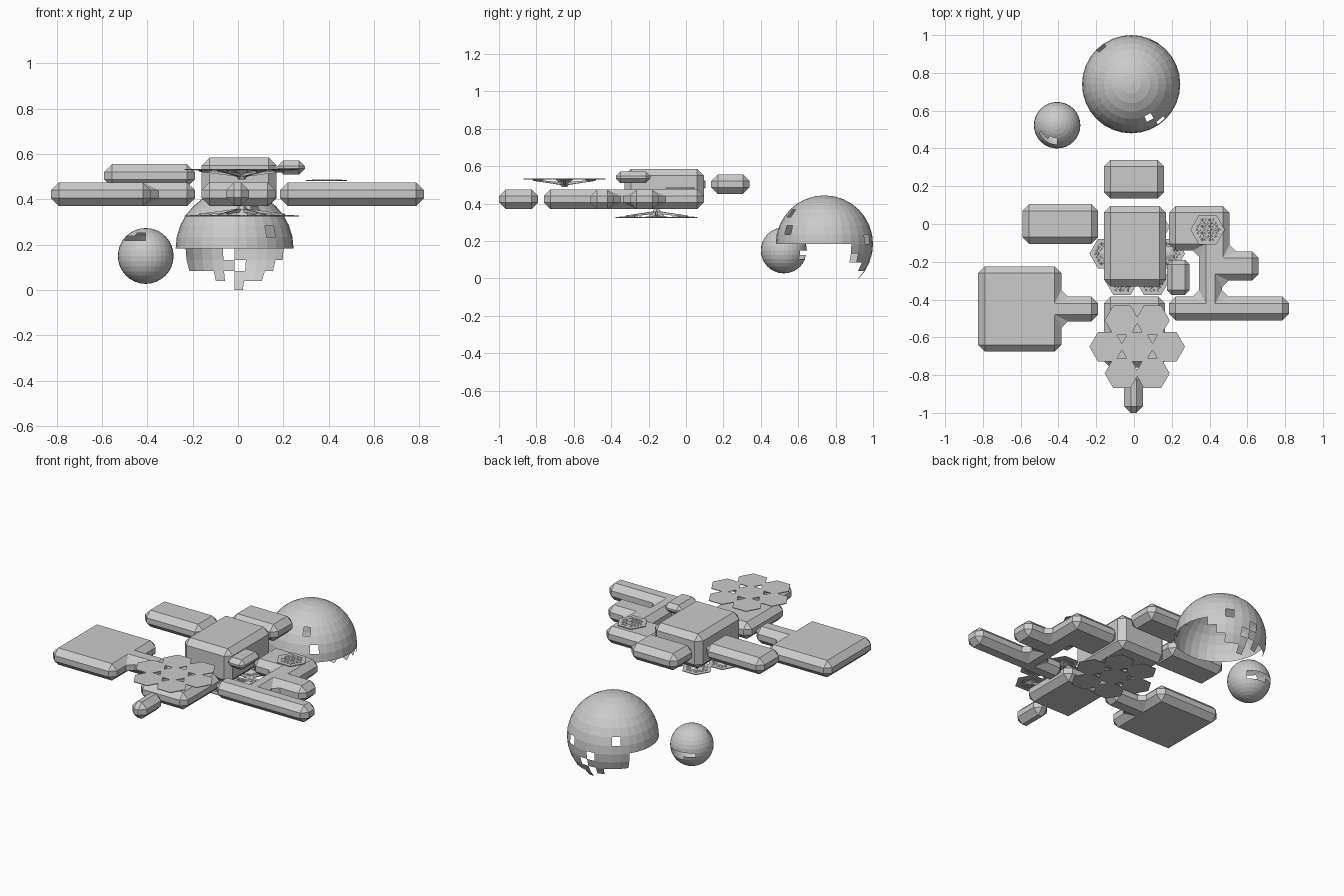
import bpy, bmesh
from math import radians, degrees, sin, cos, atan2, asin, pi
from mathutils import Vector, Matrix

if "Cube" in bpy.data.objects:
    bpy.data.objects.remove(bpy.data.objects["Cube"])


def finish(name, bm):
    bmesh.ops.recalc_face_normals(bm, faces=bm.faces)
    me = bpy.data.meshes.new(name)
    bm.to_mesh(me)
    bm.free()
    ob = bpy.data.objects.new(name, me)
    bpy.context.collection.objects.link(ob)
    return ob


def module(name, outline, z0, z1, c=0.035):
    """Right-angled outline raised into a hull with every edge chamfered."""
    bm = bmesh.new()
    pts = [Vector(p) for p in outline]
    n = len(pts)
    inner, cut = [], []
    for i, p in enumerate(pts):
        d0 = (p - pts[i - 1]).normalized()
        d1 = (pts[(i + 1) % n] - p).normalized()
        n0, n1 = Vector((-d0.y, d0.x)), Vector((-d1.y, d1.x))
        inner.append(p + (n0 + n1) * c)
        cut += [p - d0 * c, p + d1 * c]

    def ring(ps, z):
        return [bm.verts.new((p.x, p.y, z)) for p in ps]
    bot, low, high, top = ring(inner, z0), ring(cut, z0 + c), ring(cut, z1 - c), ring(inner, z1)
    for cap, mid in ((bot, low), (top, high)):
        bm.faces.new(cap)
        for i in range(n):
            j = (i + 1) % n
            bm.faces.new((cap[i], mid[2 * i], mid[2 * i + 1]))
            bm.faces.new((cap[i], mid[2 * i + 1], mid[2 * j], cap[j]))
    for i in range(2 * n):
        j = (i + 1) % (2 * n)
        bm.faces.new((low[i], low[j], high[j], high[i]))
    return finish(name, bm)


def box_module(name, x0, x1, y0, y1, z0, z1, c=0.035):
    return module(name, [(x0, y0), (x1, y0), (x1, y1), (x0, y1)], z0, z1, c)


def cone(bm, x, y, z, h, r0, r1, seg=6, turn=pi / 6):
    m = Matrix.Translation((x, y, z + h / 2)) @ Matrix.Rotation(turn, 4, 'Z')
    bmesh.ops.create_cone(bm, cap_ends=True, segments=seg, radius1=r0, radius2=r1,
                          depth=h, matrix=m)


def hex_panel(bm, x, y, R=0.091):
    """Thin hexagonal plate whose back (+z) carries small triangular pockets."""
    cone(bm, x, y, 0, 0.004, R, R)
    s = 0.02
    for r in range(-3, 4):
        for q in range(-3, 4):
            if abs(q + r) <= 3:
                cone(bm, x + s * (q + r / 2), y + s * 0.866 * r, 0.004, 0.002,
                     0.009, 0.007, 3, pi / 2 * (1 if r % 2 else -1))


def mirror_array(name, x, y, z, flip):
    """Seven plates on a hub with six tapered arms."""
    bm = bmesh.new()
    hex_panel(bm, 0, 0)
    for k in range(6):
        a = k * pi / 3
        hex_panel(bm, 0.162 * cos(a), 0.162 * sin(a))
        cone(bm, 0.162 * cos(a), 0.162 * sin(a), 0.004, 0.011, 0.04, 0.012)
        # arm: slim wedge from the hub out to the plate
        rot = Matrix.Rotation(a, 3, 'Z')
        v = [bm.verts.new(rot @ Vector(p)) for p in
             ((0.02, -0.008, 0.02), (0.02, 0.008, 0.02), (0.02, 0.008, 0.034), (0.02, -0.008, 0.034),
              (0.19, -0.005, 0.005), (0.19, 0.005, 0.005), (0.19, 0.005, 0.012), (0.19, -0.005, 0.012))]
        for f in ((0, 1, 2, 3), (4, 5, 6, 7), (0, 1, 5, 4), (1, 2, 6, 5), (2, 3, 7, 6), (3, 0, 4, 7)):
            bm.faces.new([v[i] for i in f])
    cone(bm, 0, 0, 0.004, 0.022, 0.055, 0.03)
    cone(bm, 0, 0, 0.026, 0.02, 0.03, 0.016)
    ob = finish(name, bm)
    ob.location = (x, y, z)
    if flip:
        ob.rotation_euler.x = pi
    return ob


def broken_sphere(name, center, r, missing):
    """UV sphere losing each face whose (azimuth from +y, latitude row) is missing."""
    bm = bmesh.new()
    bmesh.ops.create_uvsphere(bm, u_segments=32, v_segments=16, radius=r)
    gone = []
    for f in bm.faces:
        d = f.calc_center_median().normalized()
        row = int((degrees(asin(d.z)) + 90) // 11.25) - 8
        if missing(degrees(atan2(d.x, d.y)), row):
            gone.append(f)
    bmesh.ops.delete(bm, geom=gone, context='FACES')
    ob = finish(name, bm)
    ob.location = center
    return ob


# station hull modules
box_module("core_module", -0.16, 0.17, -0.33, 0.095, 0.37, 0.585)
box_module("back_module", -0.16, 0.16, 0.135, 0.34, 0.452, 0.556)
box_module("left_module", -0.59, -0.19, -0.105, 0.105, 0.452, 0.555)
box_module("front_module", -0.16, 0.165, -0.76, -0.385, 0.37, 0.475)
box_module("nose_pod", -0.052, 0.048, -1.0, -0.79, 0.372, 0.475)
box_module("small_pod", 0.175, 0.295, -0.375, -0.19, 0.51, 0.572, 0.025)
module("left_wing", [(-0.825, -0.675), (-0.385, -0.675), (-0.385, -0.515), (-0.19, -0.515),
                     (-0.19, -0.385), (-0.385, -0.385), (-0.385, -0.225), (-0.825, -0.225)],
       0.37, 0.475)
module("right_wing", [(0.185, -0.51), (0.82, -0.51), (0.82, -0.385), (0.465, -0.385),
                      (0.465, -0.30), (0.66, -0.30), (0.66, -0.145), (0.505, -0.145),
                      (0.505, 0.095), (0.185, 0.095), (0.185, -0.14), (0.345, -0.14),
                      (0.345, -0.385), (0.185, -0.385)], 0.37, 0.475)

# hexagonal mirror arrays: one facing up, one facing down, plus a spare plate
mirror_array("upper_mirror_array", 0.017, -0.65, 0.534, True)
mirror_array("lower_mirror_array", 0.017, -0.157, 0.324, False)
spare = bmesh.new()
hex_panel(spare, 0, 0)
finish("spare_mirror", spare).location = (0.39, -0.03, 0.481)


# spheres under construction
def big_missing(az, row):
    if row >= 0:
        return ((row == 3 and 146 < az < 157.5) or (row == 1 and 135 < az < 146)
                or (row == 1 and -45 < az < -33.75) or (row == 0 and 22.5 < az < 33.75))
    if row == -1:
        return abs(az) > 56.25 or -11.25 < az < 0
    if row == -2:
        return not -56.25 < az < 45 or 0 < az < 11.25
    if row == -3:
        return not (-22.5 < az < -11.25 or 0 < az < 33.75)
    return row < -4 or not 0 < az < 11.25


def small_missing(az, row):
    return ((row == 3 and -180 < az < -112.5) or (row == 4 and -180 < az < -146)
            or (row == -1 and abs(az) < 45) or (row == -2 and -11.25 < az < 45))


broken_sphere("large_sphere", (-0.015, 0.74, 0.184), 0.26, big_missing)
broken_sphere("small_sphere", (-0.407, 0.523, 0.15), 0.123, small_missing)
